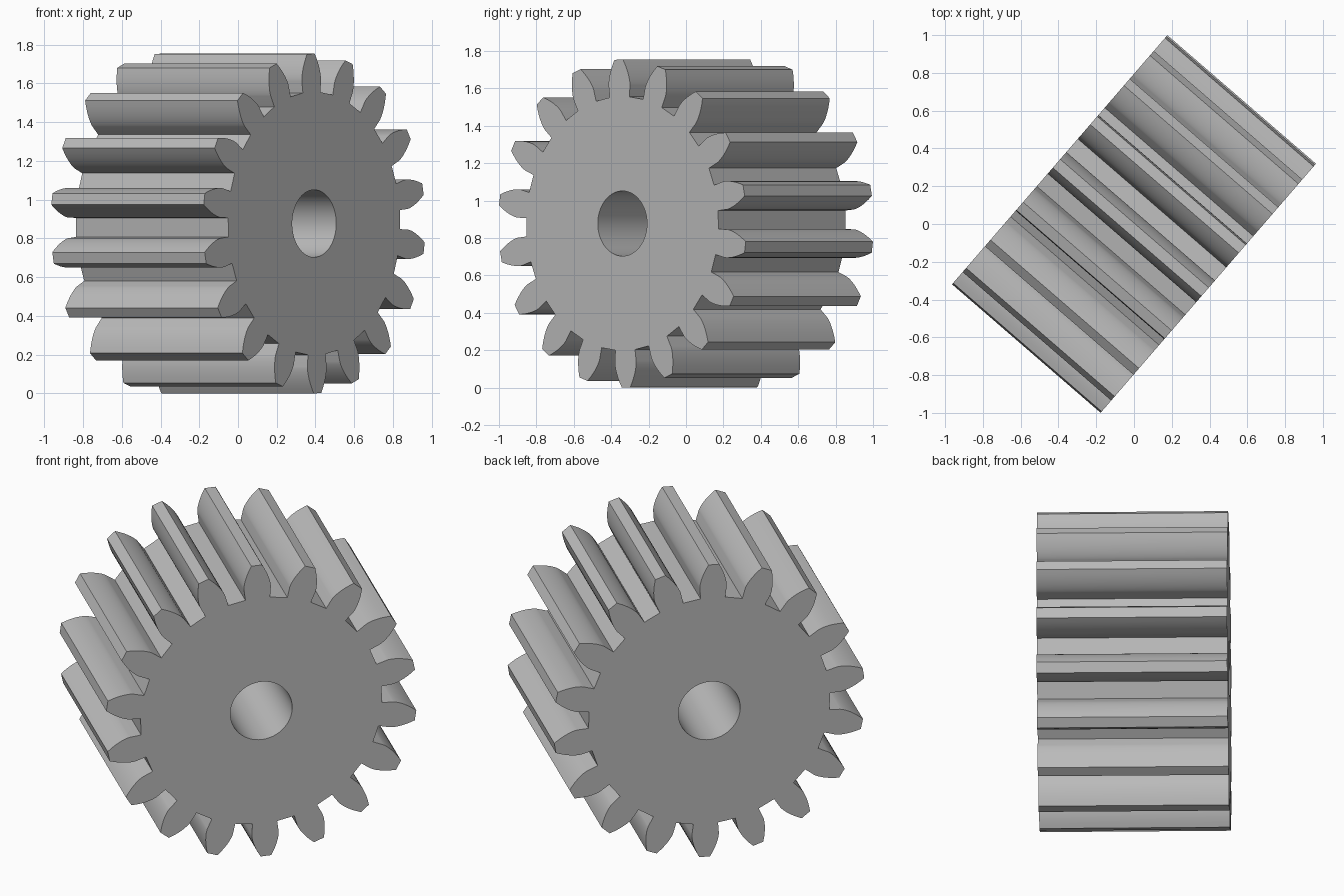
import bpy
import bmesh
from math import acos, cos, pi, radians, sin, tan
from mathutils import Matrix

default = bpy.data.objects.get("Cube")
if default:
    bpy.data.objects.remove(default, do_unlink=True)

# Gear proportions
TEETH = 18
MODULE = 0.0877
PITCH_R = MODULE * TEETH / 2
TIP_R = PITCH_R + MODULE
ROOT_R = PITCH_R - 1.25 * MODULE
BASE_R = PITCH_R * cos(radians(20))
BORE_R = 0.174
WIDTH = 1.04
FLANK_STEPS = 8
BORE_STEPS = 64


def involute(r):
    """Angle swept by the involute of the base circle at radius r."""
    a = acos(min(1, BASE_R / r))
    return tan(a) - a


def polar(r, a):
    return (r * cos(a), r * sin(a), -WIDTH / 2)


def gear_outline():
    """Radial tooth feet below the base circle, involute flanks above."""
    base_half = pi / (2 * TEETH) + involute(PITCH_R)
    flank = [(ROOT_R, base_half)]
    for i in range(FLANK_STEPS + 1):
        r = BASE_R + (TIP_R - BASE_R) * (i / FLANK_STEPS) ** 1.5
        flank.append((r, base_half - involute(r)))
    points = []
    for t in range(TEETH):
        mid = radians(91.7) + t * 2 * pi / TEETH
        points += [polar(r, mid - h) for r, h in flank]
        points += [polar(r, mid + h) for r, h in reversed(flank)]
    return points


def add_loop(bm, points):
    verts = [bm.verts.new(p) for p in points]
    return [bm.edges.new((v, verts[i - 1])) for i, v in enumerate(verts)]


# Toothed outline with a round bore, filled and extruded along the axle
bm = bmesh.new()
edges = add_loop(bm, gear_outline())
edges += add_loop(bm, [polar(BORE_R, i * 2 * pi / BORE_STEPS) for i in range(BORE_STEPS)])
bmesh.ops.triangle_fill(bm, edges=edges, use_beauty=True)
result = bmesh.ops.extrude_face_region(bm, geom=bm.faces[:], use_keep_orig=True)
top = [g for g in result["geom"] if isinstance(g, bmesh.types.BMVert)]
bmesh.ops.translate(bm, verts=top, vec=(0, 0, WIDTH))
bmesh.ops.recalc_face_normals(bm, faces=bm.faces[:])
mesh = bpy.data.meshes.new("spur_gear")
bm.to_mesh(mesh)
bm.free()

# Stand the gear upright and turn it
gear = bpy.data.objects.new("spur_gear", mesh)
bpy.context.collection.objects.link(gear)
gear.matrix_world = (Matrix.Translation((0, 0, TIP_R))
                     @ Matrix.Rotation(radians(49.15), 4, "Z")
                     @ Matrix.Rotation(radians(90), 4, "X"))

# Plain grey metal
grey = bpy.data.materials.new("plain_grey")
grey.use_nodes = True
colour = (0.5, 0.5, 0.5, 1)
grey.diffuse_color = colour
grey.node_tree.nodes["Principled BSDF"].inputs["Base Color"].default_value = colour
mesh.materials.append(grey)

bpy.ops.object.select_all(action="DESELECT")
gear.select_set(True)
bpy.context.view_layer.objects.active = gear
bpy.ops.object.shade_smooth_by_angle(angle=radians(30))
